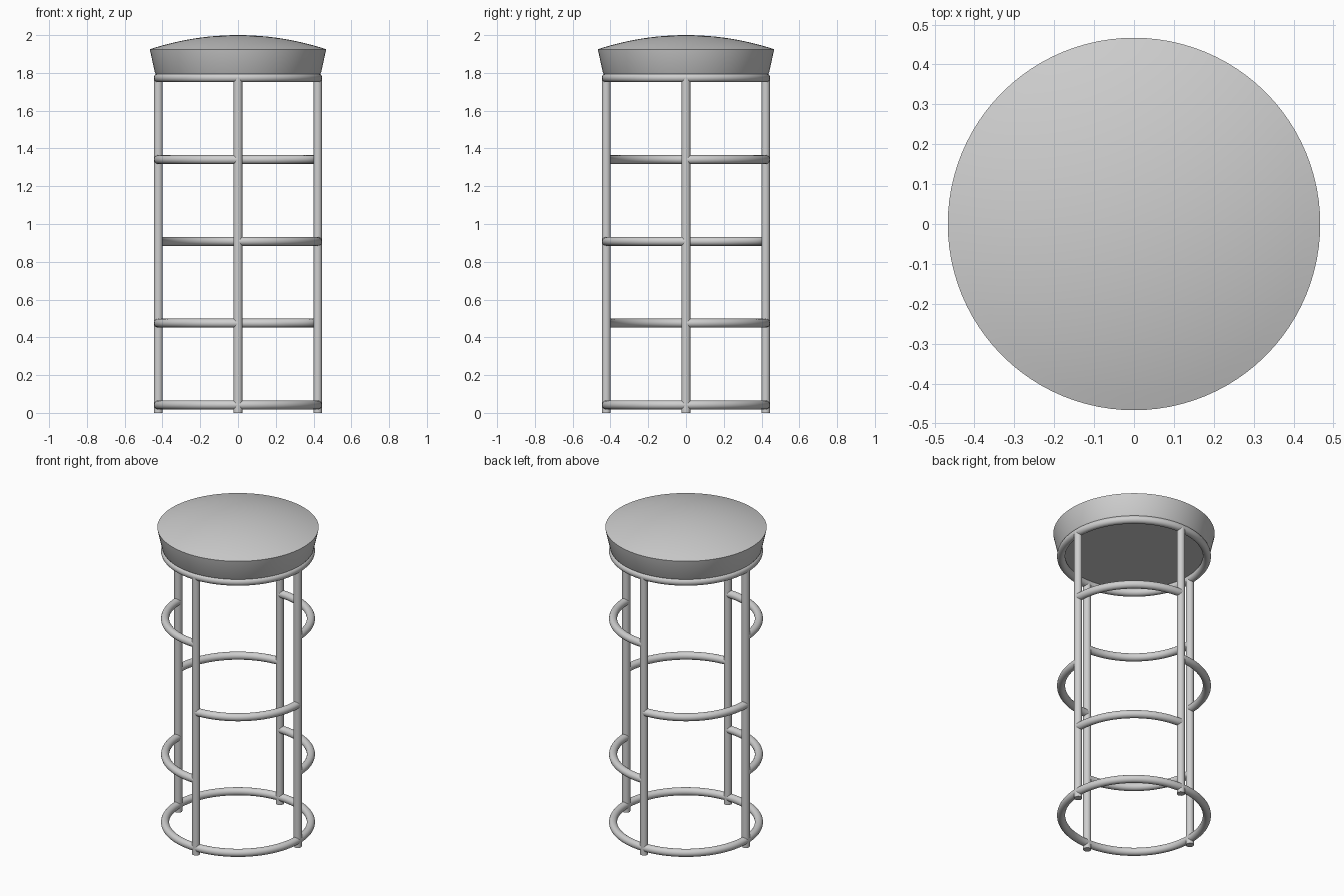
import bpy, math

if "Cube" in bpy.data.objects:
    bpy.data.objects.remove(bpy.data.objects["Cube"])

RING_R, TUBE_R = 0.422, 0.0235
LEVELS = [0.042 + 0.433 * i for i in range(5)]

grey = bpy.data.materials.new("light grey")
grey.diffuse_color = (0.62, 0.62, 0.62, 1)
grey.use_nodes = True
grey.node_tree.nodes["Principled BSDF"].inputs["Base Color"].default_value = grey.diffuse_color


def finish(ob, angle=30):
    ob.data.materials.append(grey)
    bpy.ops.object.select_all(action='DESELECT')
    ob.select_set(True)
    bpy.context.view_layer.objects.active = ob
    bpy.ops.object.shade_smooth_by_angle(angle=math.radians(angle))


def mesh_object(name, verts, faces):
    me = bpy.data.meshes.new(name)
    me.from_pydata(verts, [], faces)
    ob = bpy.data.objects.new(name, me)
    bpy.context.collection.objects.link(ob)
    finish(ob)


def arc(name, z, start, sweep, steps, sides=24):
    """Round tube following a circle of RING_R, closed when sweep is a full turn."""
    closed = sweep > 6.28
    rows = steps if closed else steps + 1
    verts, faces = [], []
    for i in range(rows):
        a = start + sweep * i / steps
        for j in range(sides):
            b = math.tau * j / sides
            r = RING_R + TUBE_R * math.cos(b)
            verts.append((r * math.cos(a), r * math.sin(a), z + TUBE_R * math.sin(b)))
    for i in range(steps):
        k = (i + 1) % rows
        for j in range(sides):
            m = (j + 1) % sides
            faces.append((i * sides + j, k * sides + j, k * sides + m, i * sides + m))
    mesh_object(name, verts, faces)


def lathe(name, profile, n=96):
    """Revolve a profile that starts and ends on the axis."""
    verts = [(0, 0, profile[0][1])]
    for r, z in profile[1:-1]:
        verts += [(r * math.cos(math.tau * i / n), r * math.sin(math.tau * i / n), z)
                  for i in range(n)]
    verts.append((0, 0, profile[-1][1]))
    rows, faces = len(profile) - 2, []
    for i in range(n):
        j = (i + 1) % n
        faces.append((0, 1 + j, 1 + i))
        for k in range(rows - 1):
            a, b = 1 + k * n, 1 + (k + 1) * n
            faces.append((a + i, a + j, b + j, b + i))
        top = 1 + (rows - 1) * n
        faces.append((top + i, top + j, len(verts) - 1))
    mesh_object(name, verts, faces)


# Four upright legs
for i, side in enumerate(("right", "back", "left", "front")):
    a = i * math.pi / 2
    bpy.ops.mesh.primitive_cylinder_add(
        vertices=24, radius=TUBE_R, depth=LEVELS[4],
        location=(RING_R * math.cos(a), RING_R * math.sin(a), LEVELS[4] / 2))
    leg = bpy.context.object
    leg.name = side + "_leg"
    finish(leg)

# Full rings at the floor and under the seat
arc("floor_ring", LEVELS[0], 0, math.tau, 96)
arc("seat_ring", LEVELS[4], 0, math.tau, 96)

# Quarter rungs in opposite quadrants, alternating with height
for lvl in (1, 2, 3):
    first = 0 if lvl % 2 else 1
    for q in (first, first + 2):
        arc(f"rung_{lvl}_{q}", LEVELS[lvl], q * math.pi / 2, math.pi / 2, 24)

# Cushion: flared side with a shallow spherical dome
rim_r, rim_z = 0.467, 1.925
rise = 2.0 - rim_z
R = (rim_r ** 2 + rise ** 2) / (2 * rise)
dome = [(rim_r * t / 12, 2.0 - R + math.sqrt(R * R - (rim_r * t / 12) ** 2))
        for t in range(12, -1, -1)]
lathe("seat", [(0, 1.79), (0.432, 1.79), (0.44, 1.802)] + dome)
